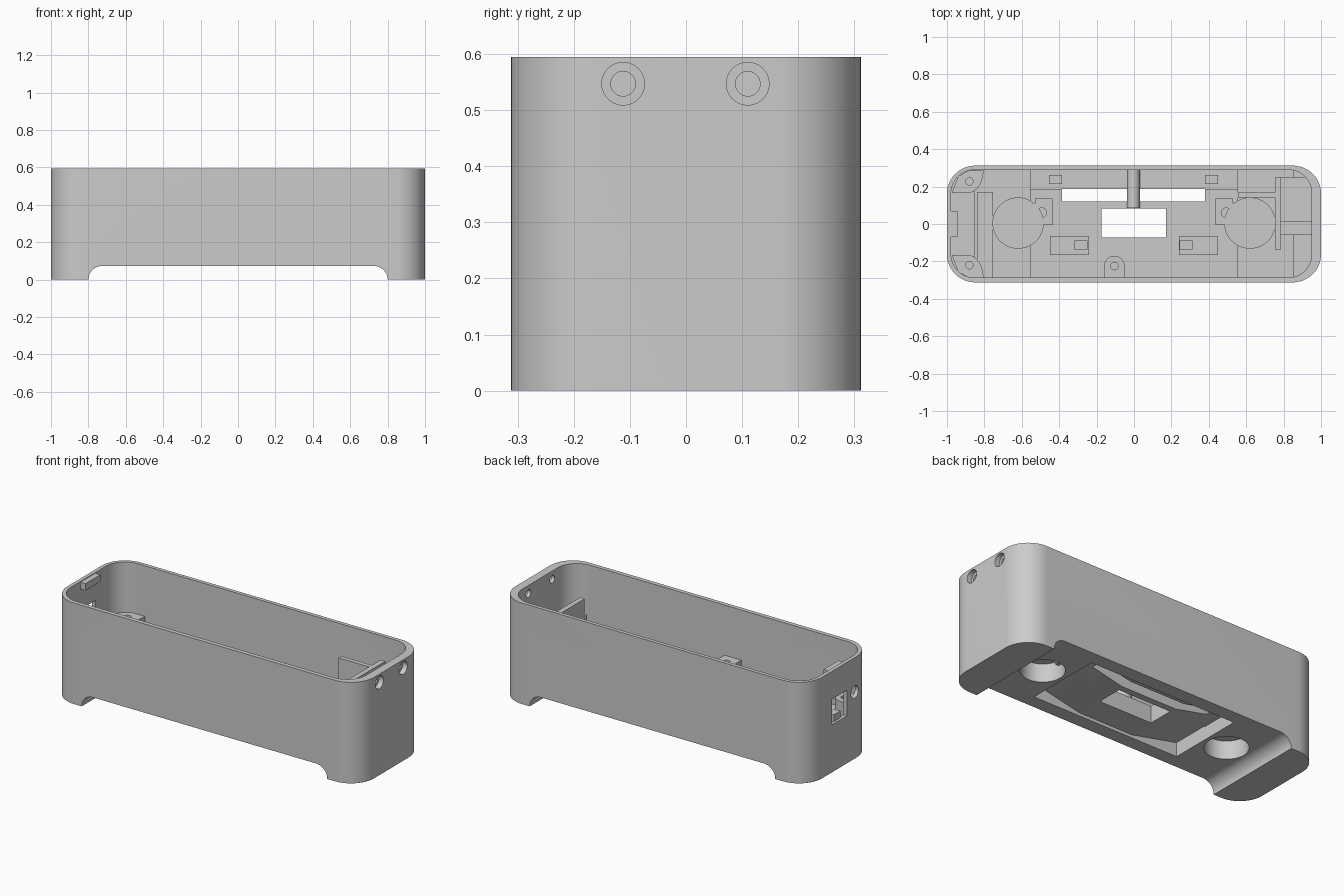
import bpy, bmesh
from math import sin, cos, pi
from mathutils import Vector

if "Cube" in bpy.data.objects:
    bpy.data.objects.remove(bpy.data.objects["Cube"], do_unlink=True)

grey = bpy.data.materials.new("light grey plastic")
grey.use_nodes = True
grey.diffuse_color = (0.6, 0.6, 0.6, 1)
grey.node_tree.nodes["Principled BSDF"].inputs["Base Color"].default_value = (0.6, 0.6, 0.6, 1)

H = 0.595


def prism(name, pts, lo, hi, axis="z"):
    """Extrude a 2D outline along an axis."""
    place = {"x": lambda a, b, c: (c, a, b),
             "y": lambda a, b, c: (a, c, b),
             "z": lambda a, b, c: (a, b, c)}[axis]
    bm = bmesh.new()
    face = bm.faces.new([bm.verts.new(place(a, b, lo)) for a, b in pts])
    new = bmesh.ops.extrude_face_region(bm, geom=[face])["geom"]
    step = Vector(place(0, 0, hi - lo))
    bmesh.ops.translate(bm, vec=step, verts=[v for v in new if isinstance(v, bmesh.types.BMVert)])
    bmesh.ops.recalc_face_normals(bm, faces=bm.faces)
    mesh = bpy.data.meshes.new(name)
    bm.to_mesh(mesh)
    bm.free()
    mesh.materials.append(grey)
    ob = bpy.data.objects.new(name, mesh)
    bpy.context.collection.objects.link(ob)
    return ob


def box(name, x0, x1, y0, y1, z0, z1):
    return prism(name, [(x0, y0), (x1, y0), (x1, y1), (x0, y1)], z0, z1)


def disc(name, a, b, r, lo, hi, axis="z", n=40):
    pts = [(a + r * cos(2 * pi * i / n), b + r * sin(2 * pi * i / n)) for i in range(n)]
    return prism(name, pts, lo, hi, axis)


def rounded(x0, x1, y0, y1, r, n=14):
    pts = []
    corners = [(x1 - r, y1 - r), (x0 + r, y1 - r), (x0 + r, y0 + r), (x1 - r, y0 + r)]
    for k, (cx, cy) in enumerate(corners):
        for i in range(n + 1):
            t = pi / 2 * (k + i / n)
            pts.append((cx + r * cos(t), cy + r * sin(t)))
    return pts


def cut(ob, *cutters):
    for c in cutters:
        c.hide_render = True
        m = ob.modifiers.new("cut", "BOOLEAN")
        m.operation = "DIFFERENCE"
        m.solver = "EXACT"
        m.object = c
        bpy.context.view_layer.objects.active = ob
        bpy.ops.object.modifier_apply(modifier=m.name)
        bpy.data.objects.remove(c, do_unlink=True)


# Outer case and main cavity
case = prism("case", rounded(-1, 1, -0.312, 0.312, 0.15), 0, H)
cut(case, prism("cavity", rounded(-0.978, 0.95, -0.287, 0.29, 0.125), 0.19, 1))

# Lower floor at both ends, and a cable channel along the back
cut(case,
    box("floor_left", -0.85, -0.556, -0.287, 0.29, 0.11, 0.3),
    box("floor_right", 0.556, 0.85, -0.287, 0.29, 0.11, 0.3),
    box("channel", -0.57, 0.57, 0.187, 0.289, 0.17, 0.3))

# Arched opening between the two feet
r = 0.072
arch = [(-0.8, -0.1), (0.8, -0.1)]
arch += [(0.8 - r + r * cos(pi / 2 * i / 10), r * sin(pi / 2 * i / 10)) for i in range(11)]
arch += [(-0.8 + r - r * sin(pi / 2 * i / 10), r * cos(pi / 2 * i / 10)) for i in range(11)]
cut(case, prism("arch", arch, -0.5, 0.5, "y"))

# Underside recess with a sloping ceiling, and the openings in the floor
recess = [(-0.48, 0), (0.48, 0), (0.48, 0.155), (0.18, 0.09), (-0.18, 0.09), (-0.48, 0.155)]
cut(case,
    prism("recess", recess, -0.23, 0.23, "y"),
    box("long_slot", -0.385, 0.38, 0.12, 0.187, 0, 0.4),
    box("centre_window", -0.175, 0.17, -0.072, 0.082, 0, 0.4))

# Counterbored holes in the left end wall
for y in (-0.112, 0.11):
    cut(case,
        disc("counterbore", y, 0.547, 0.038, 0.97, 1.1, "x"),
        disc("screw_hole", y, 0.547, 0.022, 0.9, 1.1, "x"))

# Socket window and round hole in the right end wall
window = [(-0.07, 0.28), (0.07, 0.28), (0.07, 0.43), (-0.07, 0.43)]
cut(case,
    prism("socket_window", window, -1.1, -0.93, "x"),
    disc("jack_hole", -0.142, 0.393, 0.036, -1.1, -0.93, "x"))
box("socket_ledge", -0.985, -0.945, -0.03, 0.03, 0.27, 0.32)
box("rim_tab", -0.985, -0.945, -0.07, 0.07, 0.55, H - 0.004)

# Round bosses over blind pockets, each with a screw tab
for side, name in ((-1, "right"), (1, "left")):
    x = side * 0.62
    boss = disc(name + "_boss", x, 0.005, 0.137, 0.09, 0.21, n=56)
    pocket = [disc("pocket", x, 0.005, 0.117, 0, 0.18, n=48) for _ in range(2)]
    cut(case, pocket[0])
    cut(boss, pocket[1])
    tab_x = sorted((side * 0.435, side * 0.53))
    tab = box(name + "_screw_tab", *tab_x, -0.005, 0.137, 0.15, 0.205)
    cut(tab, disc("tab_hole", side * 0.493, 0.06, 0.026, 0.195, 0.3, n=24))

# Screw posts: two in the corners, one at the front
for y, y0, y1 in ((0.228, 0.165, 0.285), (-0.22, -0.282, -0.16)):
    s = 1 if y > 0 else -1
    wall = s * 0.285
    far = 0.085
    pts = [(-0.975, wall - s * 0.12), (-0.88, wall - s * 0.12)]
    pts += [(-0.89 + far * sin(pi / 2 * i / 8), wall - s * 0.12 * cos(pi / 2 * i / 8))
            for i in range(1, 9)]
    pts += [(-0.885, wall), (-0.94, wall - s * 0.03)]
    post = prism("corner_post", pts, 0.1, 0.3)
    cut(post, disc("post_hole", -0.88, y, 0.02, 0.2, 0.4, n=20))

front = [(-0.16, -0.295), (-0.05, -0.295)]
front += [(-0.105 + 0.055 * cos(pi * i / 14), -0.225 + 0.055 * sin(pi * i / 14)) for i in range(15)]
front_post = prism("front_post", front, 0.15, 0.3)
cut(front_post, disc("post_hole", -0.105, -0.225, 0.02, 0.22, 0.4, n=20))

# Inner partitions
box("left_partition", 0.755, 0.785, -0.135, 0.25, 0.1, 0.475)
box("left_partition_arm", 0.556, 0.785, 0.142, 0.168, 0.1, 0.475)
box("left_shelf", 0.78, 0.955, -0.06, 0.25, 0.1, 0.28)
box("left_shelf_step", 0.78, 0.955, 0.012, 0.25, 0.27, 0.3)
box("right_floor_pad", -0.84, -0.755, -0.288, 0.172, 0.1, 0.2)

# Small clips on the floor and the tube across the slot
for x, y in ((-0.42, 0.238), (0.415, 0.238), (-0.283, -0.112), (0.277, -0.112)):
    box("clip", x - 0.035, x + 0.035, y - 0.024, y + 0.024, 0.15, 0.24)
for side in (-1, 1):
    box("clip_plate", *sorted((side * 0.24, side * 0.45)), -0.165, -0.065, 0.18, 0.2)
disc("cross_tube", -0.003, 0.2, 0.034, 0.085, 0.292, "y", 24)

# Smooth the curved walls, keep the edges crisp
bpy.ops.object.select_all(action="DESELECT")
for ob in bpy.context.collection.objects:
    if ob.type == "MESH" and grey.name in ob.data.materials:
        ob.select_set(True)
        bpy.context.view_layer.objects.active = ob
bpy.ops.object.shade_smooth_by_angle(angle=pi / 6)
